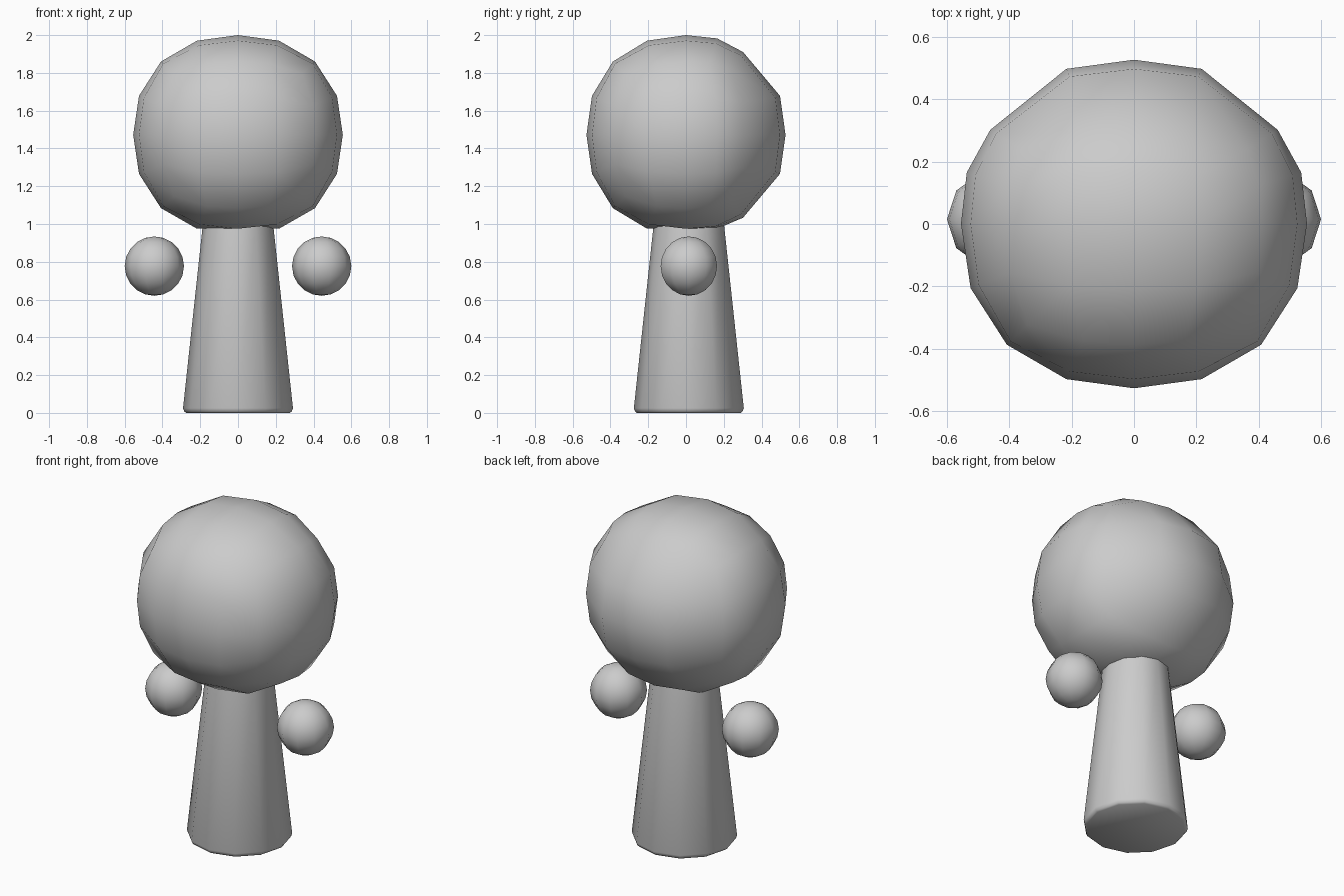
import bpy, bmesh, math

default = bpy.data.objects.get("Cube")
if default:
    bpy.data.objects.remove(default, do_unlink=True)

grey = bpy.data.materials.new("plain_grey")
grey.use_nodes = True
COLOUR = (0.6, 0.6, 0.6, 1)
grey.diffuse_color = COLOUR
grey.node_tree.nodes["Principled BSDF"].inputs["Base Color"].default_value = COLOUR


def finish(name, bm, location):
    bmesh.ops.recalc_face_normals(bm, faces=bm.faces)
    mesh = bpy.data.meshes.new(name)
    bm.to_mesh(mesh)
    bm.free()
    mesh.materials.append(grey)
    obj = bpy.data.objects.new(name, mesh)
    bpy.context.collection.objects.link(obj)
    obj.location = location
    bpy.ops.object.select_all(action='DESELECT')
    obj.select_set(True)
    bpy.context.view_layer.objects.active = obj
    bpy.ops.object.shade_smooth_by_angle(angle=math.radians(60))
    return obj


def lathe(name, profile, sides, location):
    """Spin a (radius, height) profile about z; the first corner is on +x or -x."""
    flip = -1 if location[0] < 0 else 1
    bm = bmesh.new()
    rings = []
    for r, z in profile:
        if r < 1e-4:
            rings.append([bm.verts.new((0, 0, z))] * sides)
        else:
            rings.append([bm.verts.new((flip * r * math.cos(math.tau * i / sides),
                                        r * math.sin(math.tau * i / sides), z))
                          for i in range(sides)])
    for low, high in zip(rings, rings[1:]):
        for i in range(sides):
            j = (i + 1) % sides
            bm.faces.new(list(dict.fromkeys((low[i], low[j], high[j], high[i]))))
    # close the flat ends
    for ring in (rings[0], rings[-1]):
        if ring[0] is not ring[1]:
            bm.faces.new(ring)
    return finish(name, bm, location)


# Tapered body with a small bevel round the foot
lathe("body", [(0.275, 0), (0.285, 0.008), (0.291, 0.025), (0.186, 1.0)], 12, (0, 0.015, 0))

# Floating hands: ten-sided balls
R = 0.157
ball = [(R * math.sin(math.pi * k / 10), -R * math.cos(math.pi * k / 10)) for k in range(11)]
for side, x in (("left", 0.443), ("right", -0.443)):
    lathe(side + "_hand", ball, 10, (x, 0.015, 0.777))

# Head: a rounded cube, slightly fuller than a sphere, chamfered round the back
bm = bmesh.new()
bmesh.ops.create_cube(bm, size=2)
bmesh.ops.subdivide_edges(bm, edges=bm.edges[:], cuts=3, use_grid_fill=True)
POWER = 2.25
for v in bm.verts:
    x, y, z = (math.tan(c * math.pi / 4) for c in v.co)
    fullness = 1.0
    if max(abs(x), abs(z)) > 0.99:
        if y > 0.99:
            y, fullness = 0.69, 0.975
        elif y > 0.1:
            y = 0.325
    norm = (abs(x) ** POWER + abs(y) ** POWER + abs(z) ** POWER) ** (1 / POWER)
    s = fullness / norm
    # the underside is flattened where it meets the body
    v.co = (x * s * 0.555, y * s * 0.527, max(z * s * 0.528, -0.497))
finish("head", bm, (0, 0, 1.472))
